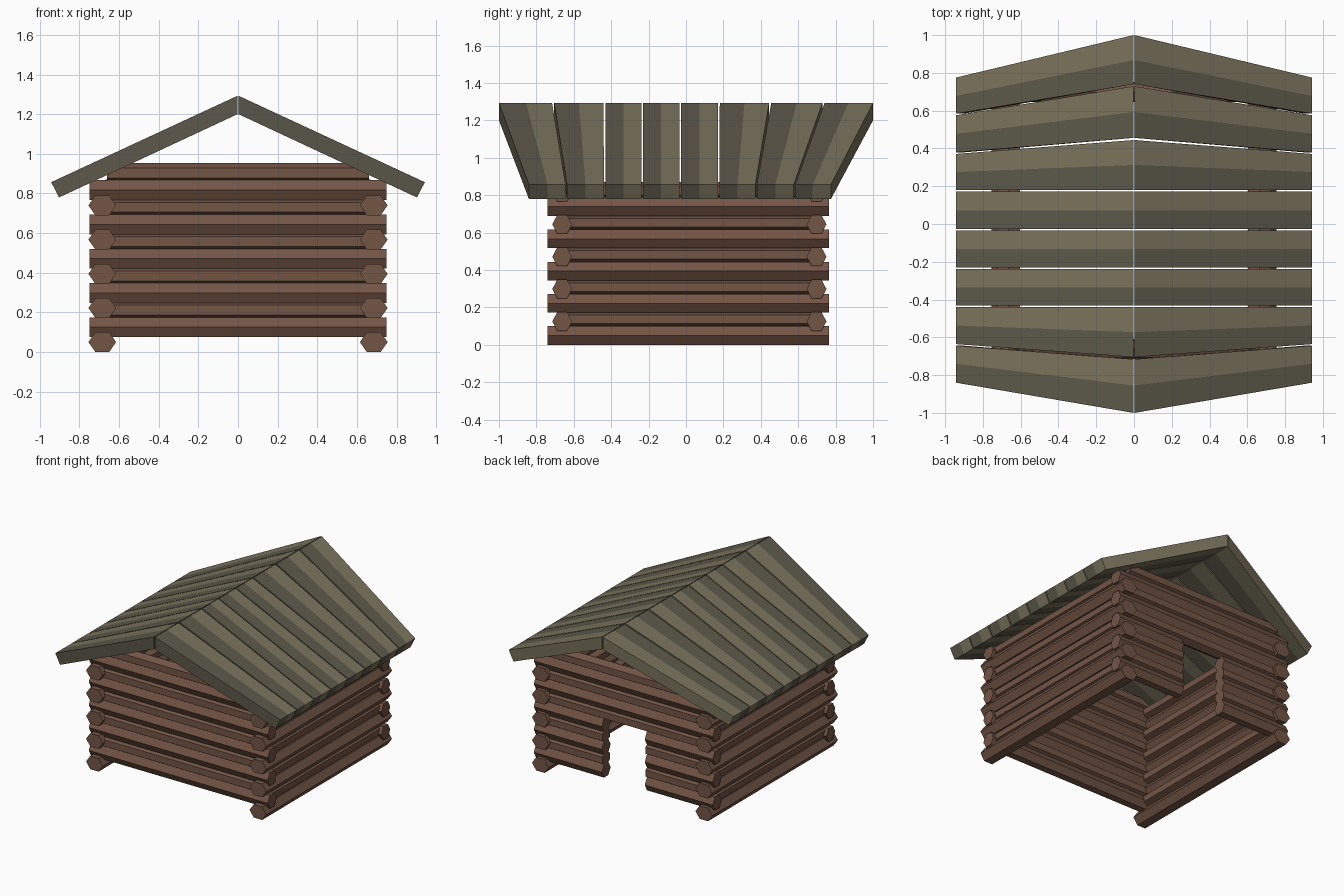
import bpy, bmesh
from math import cos, sin, pi

if "Cube" in bpy.data.objects:
    bpy.data.objects.remove(bpy.data.objects["Cube"])


def material(name, rgb):
    m = bpy.data.materials.new(name)
    m.diffuse_color = (*rgb, 1)
    m.use_nodes = True
    m.node_tree.nodes["Principled BSDF"].inputs["Base Color"].default_value = m.diffuse_color
    return m


WOOD = material("log_wood", (0.17, 0.09, 0.06))
LIGHT = material("plank_light", (0.20, 0.175, 0.11))
DARK = material("plank_dark", (0.11, 0.10, 0.07))


def prism(name, ring_a, ring_b, mat):
    """Solid between two matching end outlines."""
    bm = bmesh.new()
    a = [bm.verts.new(p) for p in ring_a]
    b = [bm.verts.new(p) for p in ring_b]
    bm.faces.new(a)
    bm.faces.new(b[::-1])
    n = len(a)
    for i in range(n):
        j = (i + 1) % n
        bm.faces.new((a[j], a[i], b[i], b[j]))
    bmesh.ops.recalc_face_normals(bm, faces=bm.faces)
    me = bpy.data.meshes.new(name)
    bm.to_mesh(me)
    bm.free()
    me.materials.append(mat)
    ob = bpy.data.objects.new(name, me)
    bpy.context.collection.objects.link(ob)
    return ob


def log(name, axis, across, z, start, end, rw, rh, turn=0.0):
    """Six-sided log along x or y."""
    prof = [(across + rw * cos(i * pi / 3 + turn), z + rh * sin(i * pi / 3 + turn)) for i in range(6)]
    ring = lambda t: [(t, u, v) if axis == "x" else (u, t, v) for u, v in prof]
    return prism(name, ring(start), ring(end), WOOD)


HEX = 0.05 / sin(pi / 3)
DOOR = 0.18

# side walls: long logs with protruding ends, short logs filling between them
for side, s in (("left", -1), ("right", 1)):
    for z in (0.05, 0.222, 0.394, 0.567, 0.74):
        log(side + "_wall_log", "y", s * 0.685, z, -0.74, 0.765, 0.07, HEX)
    for z in (0.136, 0.308, 0.481, 0.653, 0.825):
        log(side + "_wall_filler_log", "y", s * 0.665, z, -0.66, 0.69, 0.07, 0.046, pi / 6)

# front and back walls, the back one cut by a doorway
rows = [(0.125 + 0.0865 * i, i % 2 == 0) for i in range(10)]
for wall, y in (("front", -0.662), ("back", 0.698)):
    for i, (z, is_long) in enumerate(rows):
        half = 0.75 if is_long else 0.66
        turn = 0 if is_long else pi / 6
        rh = HEX if is_long else 0.05
        if wall == "back" and i < 5:
            log("back_wall_log_left", "x", y, z, -half, -DOOR, 0.053, rh, turn)
            log("back_wall_log_right", "x", y, z, DOOR, half, 0.053, rh, turn)
        else:
            log(wall + "_wall_log", "x", y, z, -half, half, 0.053, rh, turn)

# roof boards: evenly spaced at the eave, fanned out along the ridge
eave = [-0.84, -0.64, -0.435, -0.235, -0.03, 0.175, 0.375, 0.58, 0.775]
ridge = [-1.0, -0.71, -0.435, -0.235, -0.03, 0.175, 0.45, 0.735, 1.0]
for side, s in (("left", -1), ("right", 1)):
    for k in range(8):
        for h, mat in ((0, DARK), (1, LIGHT)):
            def edge(vals, f):
                return vals[k] + (vals[k + 1] - vals[k]) * f
            f0, f1 = h * 0.5 + (0.02 if h == 0 else 0), h * 0.5 + (0.48 if h else 0.5)

            def outline(f):
                r, e = edge(ridge, f), edge(eave, f)
                if (k, h, f) == (0, 0, f0):
                    r, e = ridge[0], eave[0]
                if (k, h, f) == (7, 1, f1):
                    r, e = ridge[-1], eave[-1]
                return [(s * 0.003, r, 1.293), (s * 0.943, e, 0.857),
                        (s * 0.903, e, 0.78), (s * 0.003, r, 1.2)]
            prism(side + "_roof_board", outline(f0), outline(f1), mat)
